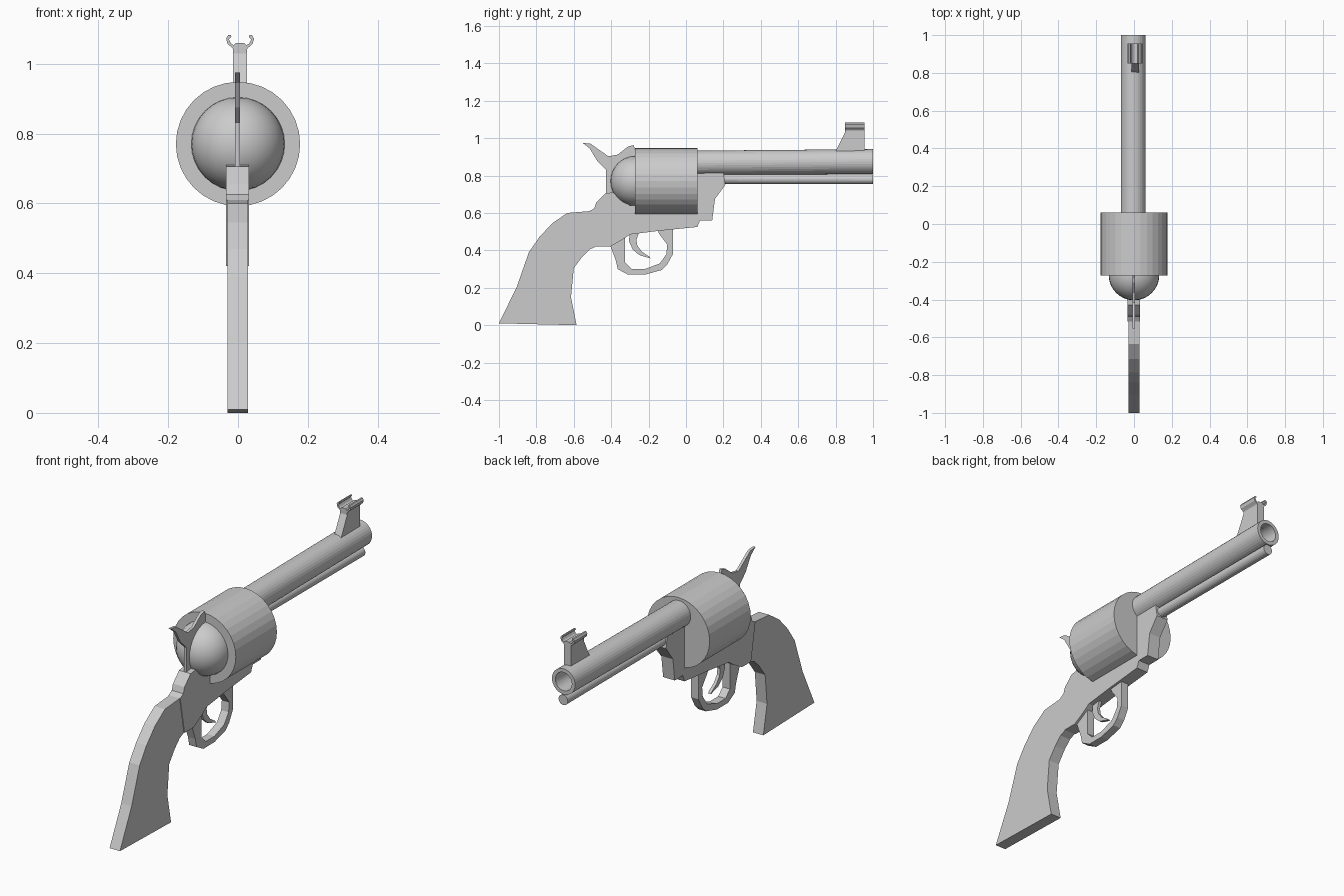
import bpy, bmesh, math

if "Cube" in bpy.data.objects:
    bpy.data.objects.remove(bpy.data.objects["Cube"])


def finish(name, bm):
    bmesh.ops.recalc_face_normals(bm, faces=bm.faces[:])
    mesh = bpy.data.meshes.new(name)
    bm.to_mesh(mesh)
    bm.free()
    obj = bpy.data.objects.new(name, mesh)
    bpy.context.collection.objects.link(obj)
    return obj


def extrude(name, points, start, end, axis="x"):
    """Extrude a flat outline along x (outline in y,z) or y (outline in x,z)."""
    bm = bmesh.new()
    place = (lambda a, b, t: (t, a, b)) if axis == "x" else (lambda a, b, t: (a, t, b))
    near = [bm.verts.new(place(a, b, start)) for a, b in points]
    far = [bm.verts.new(place(a, b, end)) for a, b in points]
    bm.faces.new(near)
    bm.faces.new(far)
    n = len(points)
    for i in range(n):
        j = (i + 1) % n
        bm.faces.new((near[i], near[j], far[j], far[i]))
    return finish(name, bm)


def loft(name, rings, x=0.0, sides=32, closed=False):
    """Join circles (y, z, radius) along y; closed links the last to the first."""
    bm = bmesh.new()
    loops = []
    for y, z, r in rings:
        angles = [2 * math.pi * k / sides for k in range(sides)]
        loops.append([bm.verts.new((x + r * math.cos(a), y, z + r * math.sin(a))) for a in angles])
    pairs = list(zip(loops, loops[1:]))
    if closed:
        pairs.append((loops[-1], loops[0]))
    else:
        bm.faces.new(loops[0])
        bm.faces.new(loops[-1])
    for a, b in pairs:
        for i in range(sides):
            j = (i + 1) % sides
            bm.faces.new((a[i], a[j], b[j], b[i]))
    return finish(name, bm)


# Barrel tube, rod below it and the drum
loft("barrel", [(0.03, 0.867, 0.066), (1.0, 0.875, 0.066),
                (1.0, 0.875, 0.047), (0.03, 0.867, 0.047)], x=-0.004, closed=True)
loft("rod", [(0.12, 0.782, 0.026), (1.0, 0.78, 0.026)], x=-0.002, sides=24)
loft("drum", [(-0.272, 0.77, 0.178), (0.062, 0.77, 0.178)])

# Rounded rear shield
bpy.ops.mesh.primitive_uv_sphere_add(segments=32, ring_count=16, radius=0.134,
                                     location=(0, -0.27, 0.77))
shield = bpy.context.object
shield.name = "rear_shield"
bpy.ops.object.shade_smooth()

# Grip and frame
extrude("grip", [(-1, .01), (-.905, .205), (-.84, .39), (-.785, .47), (-.715, .545),
                 (-.635, .6), (-.515, .61), (-.47, .425), (-.515, .405), (-.555, .365),
                 (-.6, .305), (-.615, .15), (-.585, 0)], -0.03, 0.029)
extrude("frame", [(-.515, .61), (-.49, .625), (-.48, .655), (-.43, .705), (-.39, .71),
                  (-.3, .64), (0, .64), (.03, .82), (.2, .82), (.21, .75), (.155, .675),
                  (.14, .56), (.075, .56), (.06, .525), (-.14, .505), (-.3, .485),
                  (-.335, .46), (-.405, .42), (-.48, .42)], -0.034, 0.032)

# Hammer
extrude("hammer", [(-.553, .975), (-.51, .97), (-.415, .903), (-.365, .912), (-.31, .955),
                   (-.28, .963), (-.27, .93), (-.27, .7), (-.428, .7), (-.428, .832),
                   (-.473, .875), (-.515, .945)], -0.008, 0.006)

# Trigger and guard
extrude("trigger_guard", [(-.405, .425), (-.375, .345), (-.365, .3), (-.31, .27), (-.22, .27),
                          (-.13, .295), (-.1, .325), (-.07, .38), (-.07, .52), (-.155, .52),
                          (-.145, .49), (-.1, .43), (-.105, .38), (-.14, .33), (-.22, .3),
                          (-.29, .3), (-.325, .335), (-.325, .475)], -0.022, 0.02)
extrude("trigger", [(-.3, .5), (-.305, .45), (-.285, .405), (-.25, .375), (-.19, .357),
                    (-.195, .366), (-.235, .392), (-.26, .425), (-.265, .455), (-.25, .5)],
        -0.009, 0.007)

# Front sight post and the hooked rails on top
extrude("sight_post", [(.795, .92), (.85, 1.03), (.85, 1.045), (.955, 1.045), (.955, .92)],
        -0.014, 0.026)
half = [(.004, 1.06), (.012, 1.06), (.018, 1.053), (.026, 1.058), (.032, 1.07), (.025, 1.077),
        (.027, 1.083), (.034, 1.082), (.04, 1.072), (.036, 1.057), (.022, 1.045), (.016, 1.035)]
outline = [(0.006 + a, b) for a, b in half] + [(0.006 - a, b) for a, b in reversed(half)]
extrude("sight_rails", outline, 0.85, 0.955, axis="y")
